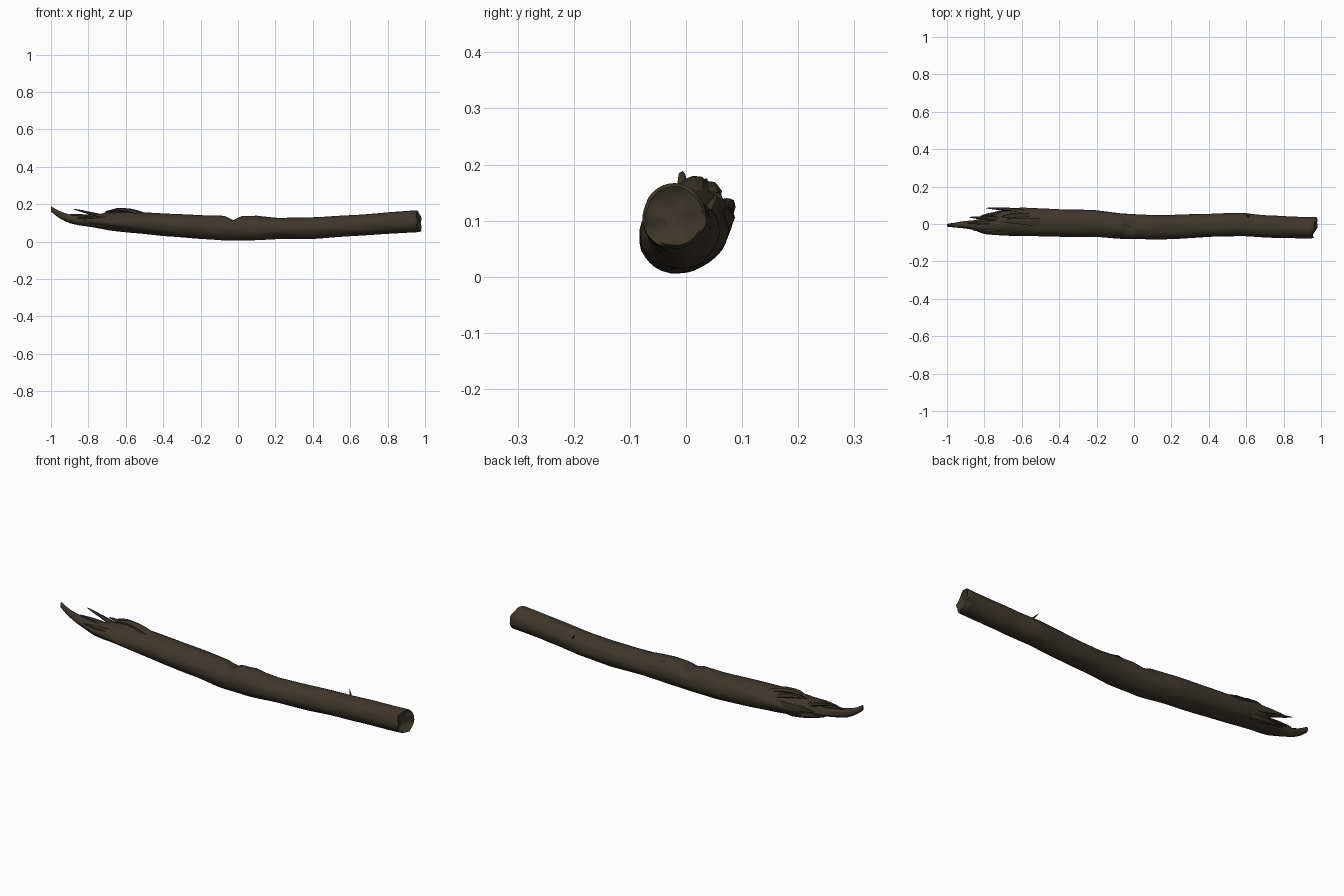
import bpy, bmesh, math
from mathutils import Vector, noise

cube = bpy.data.objects.get("Cube")
if cube:
    bpy.data.objects.remove(cube)


def material(name, rgb):
    m = bpy.data.materials.new(name)
    m.use_nodes = True
    m.diffuse_color = (*rgb, 1)
    b = m.node_tree.nodes["Principled BSDF"]
    b.inputs["Base Color"].default_value = (*rgb, 1)
    b.inputs["Roughness"].default_value = 0.9
    return m


BARK = material("dark brown bark", (0.048, 0.038, 0.028))


def finish(name, bm, angle):
    bmesh.ops.recalc_face_normals(bm, faces=bm.faces)
    me = bpy.data.meshes.new(name)
    bm.to_mesh(me)
    bm.free()
    me.materials.append(BARK)
    ob = bpy.data.objects.new(name, me)
    bpy.context.collection.objects.link(ob)
    bpy.ops.object.select_all(action='DESELECT')
    ob.select_set(True)
    bpy.context.view_layer.objects.active = ob
    bpy.ops.object.shade_smooth_by_angle(angle=math.radians(angle))
    return ob


def loft(bm, rings):
    loops = [[bm.verts.new(p) for p in r] for r in rings]
    n = len(loops[0])
    for a, b in zip(loops, loops[1:]):
        for i in range(n):
            bm.faces.new((a[i], a[(i + 1) % n], b[(i + 1) % n], b[i]))
    return loops


# Trunk outline: x, low y, high y, low z, high z
OUTLINE = [
    (-1.0, -.014, .0, .16, .188), (-.96, -.018, .006, .128, .165),
    (-.91, -.022, .016, .102, .147), (-.86, -.03, .02, .09, .138),
    (-.8, -.052, .032, .08, .135), (-.75, -.056, .045, .07, .142),
    (-.69, -.06, .078, .06, .154), (-.6, -.063, .085, .052, .16),
    (-.4, -.068, .08, .03, .15), (-.2, -.07, .073, .014, .14),
    (-.07, -.077, .056, .005, .136), (.1, -.085, .048, .006, .138),
    (.22, -.08, .048, .013, .126), (.4, -.068, .055, .016, .13),
    (.58, -.065, .06, .026, .139), (.7, -.072, .046, .034, .148),
    (.82, -.076, .04, .042, .157), (.95, -.077, .037, .05, .166),
]
SIDES, STEPS = 32, 120


def outline_at(x):
    for a, b in zip(OUTLINE, OUTLINE[1:]):
        if x <= b[0]:
            t = (x - a[0]) / (b[0] - a[0])
            return [p + (q - p) * t for p, q in zip(a, b)][1:]
    return OUTLINE[-1][1:]


def trunk_ring(x):
    y0, y1, z0, z1 = outline_at(x)
    ring = []
    for i in range(SIDES):
        a = 2 * math.pi * i / SIDES
        c, s = math.cos(a), math.sin(a)
        # Lengthwise bark grain, rougher near the torn end
        rough = .05 + .1 * max(0, min(1, (-.5 - x) / .2))
        r = 1 + rough * noise.noise(Vector((x * 6, c * 2.2, s * 2.2)))
        y = (y0 + y1) / 2 + (y1 - y0) / 2 * c * r
        z = (z0 + z1) / 2 + (z1 - z0) / 2 * s * r
        # Notch across the top near the middle
        if s > 0:
            z -= .024 * s ** 3 * max(0, 1 - abs(x + .025) / .045)
        # Broken end leans back and juts out low down
        end = max(0, (x - .86) / .09)
        lean = .012 + .24 * (y + .02) + .1 * (.11 - z)
        ring.append(Vector((x + end * lean, y, max(z, 0))))
    return ring


bm = bmesh.new()
rings = [trunk_ring(-1 + 1.95 * k / STEPS) for k in range(STEPS + 1)]
# Chipped rim and sunken heartwood on the broken end
last = rings[-1]
mid = sum(last, Vector()) / SIDES
for f, dx in ((.9, .006), (.65, -.004), (.3, -.01)):
    ring = []
    for p in last:
        q = mid.lerp(p, f)
        q.x += dx + .012 * noise.noise(q * 30)
        ring.append(q)
    rings.append(ring)
loops = loft(bm, rings)
bm.faces.new(loops[0])
bm.faces.new(loops[-1])
finish("log_trunk", bm, 50)


# Flattened tapering splinters of torn wood
def splinter(name, base, middle, tip, wide, thick):
    pts = [Vector(p) for p in (base, middle, tip)]
    bm = bmesh.new()
    rings = []
    for k in range(9):
        t = k / 8
        p = pts[0] * (1 - t) ** 2 + pts[1] * 2 * t * (1 - t) + pts[2] * t * t
        w = (1 - .88 * t ** 1.5) * (1 + .3 * noise.noise(p * 40))
        rings.append([p + Vector((0, wide * w * math.cos(a), thick * w * math.sin(a)))
                      for a in (2 * math.pi * i / 7 for i in range(7))])
    loops = loft(bm, rings)
    bm.faces.new(loops[0])
    bm.faces.new(loops[-1])
    finish(name, bm, 35)


splinter("upper_spike", (-.68, .025, .12), (-.78, .03, .15), (-.88, .036, .174), .018, .014)
splinter("back_spike", (-.58, .066, .11), (-.7, .08, .125), (-.79, .085, .13), .014, .025)
splinter("back_low_shard", (-.62, .05, .08), (-.74, .062, .085), (-.82, .042, .1), .022, .02)
splinter("top_ridge", (-.5, .012, .142), (-.64, .02, .196), (-.72, .015, .148), .028, .014)
splinter("top_flake", (-.56, .045, .14), (-.66, .045, .17), (-.71, .04, .162), .02, .012)
splinter("front_shard", (-.66, -.03, .12), (-.78, -.045, .135), (-.86, -.032, .125), .018, .014)
splinter("middle_shard", (-.7, 0, .125), (-.82, .01, .14), (-.9, .004, .145), .018, .012)
splinter("notch_lip", (.14, -.01, .122), (.06, -.01, .136), (.0, -.012, .124), .035, .012)
splinter("twig_stub", (.62, .035, .115), (.605, .046, .13), (.595, .055, .147), .008, .008)
